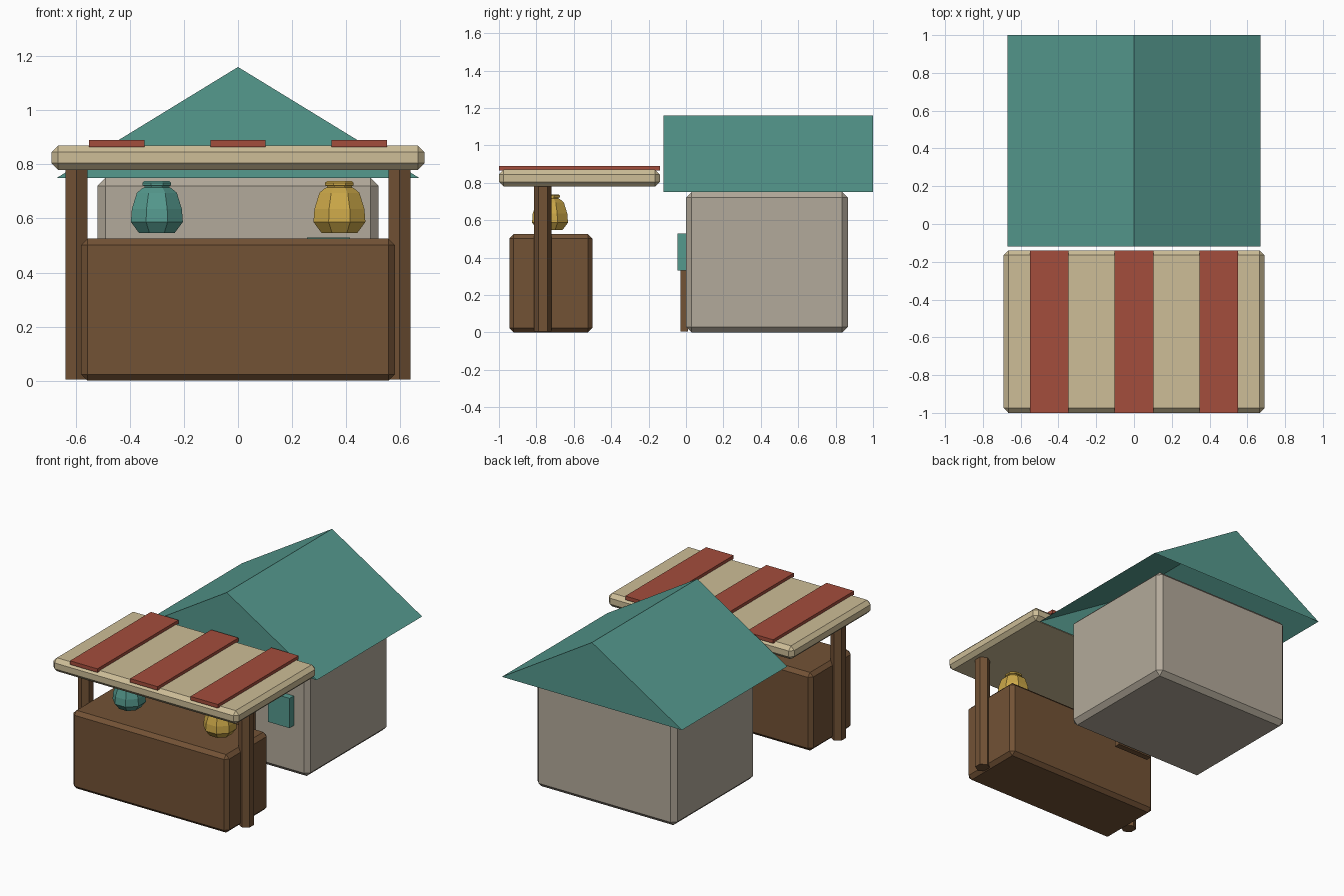
import bpy, bmesh, math

cube = bpy.data.objects.get("Cube")
if cube:
    bpy.data.objects.remove(cube, do_unlink=True)


def material(name, rgb):
    m = bpy.data.materials.new(name)
    m.use_nodes = True
    m.diffuse_color = (*rgb, 1)
    m.node_tree.nodes["Principled BSDF"].inputs["Base Color"].default_value = (*rgb, 1)
    return m


teal = material("teal", (0.09, 0.32, 0.27))
cream = material("cream", (0.61, 0.51, 0.31))
red = material("brick_red", (0.37, 0.075, 0.045))
wood = material("brown_wood", (0.17, 0.085, 0.036))
plaster = material("grey_plaster", (0.45, 0.40, 0.325))
gold = material("gold", (0.60, 0.39, 0.065))


def finish(name, bm, mat):
    bmesh.ops.recalc_face_normals(bm, faces=bm.faces)
    me = bpy.data.meshes.new(name)
    bm.to_mesh(me)
    bm.free()
    me.materials.append(mat)
    ob = bpy.data.objects.new(name, me)
    bpy.context.collection.objects.link(ob)
    return ob


def box(name, x, y, z, mat, chamfer=0):
    """Box from (min, max) ranges, with optional chamfered edges."""
    bm = bmesh.new()
    bmesh.ops.create_cube(bm, size=1)
    for v in bm.verts:
        v.co = [sum(r) / 2 + c * (r[1] - r[0]) for c, r in zip(v.co, (x, y, z))]
    ob = finish(name, bm, mat)
    if chamfer:
        mod = ob.modifiers.new("chamfer", "BEVEL")
        mod.width = chamfer
        mod.segments = 1
    return ob


def turned(name, x, y, profile, sides, turn, mat):
    """Faceted solid of revolution from (radius, height) pairs."""
    bm = bmesh.new()
    rings = []
    for r, z in profile:
        angles = [turn + math.tau * i / sides for i in range(sides)]
        rings.append([bm.verts.new((x + r * math.cos(a), y + r * math.sin(a), z)) for a in angles])
    for low, high in zip(rings, rings[1:]):
        for i in range(sides):
            j = (i + 1) % sides
            bm.faces.new((low[i], low[j], high[j], high[i]))
    bm.faces.new(rings[0])
    bm.faces.new(rings[-1])
    return finish(name, bm, mat)


# House body, door and shutter
box("house_walls", (-0.52, 0.52), (0, 0.865), (0, 0.75), plaster, 0.03)
box("door", (-0.13, 0.13), (-0.03, 0.01), (0.005, 0.5), wood)
box("window_shutter", (0.255, 0.415), (-0.045, 0.005), (0.33, 0.53), teal)

# Gable roof, hollow underneath
bm = bmesh.new()
front, back = [[bm.verts.new(p) for p in ((-0.67, y, 0.75), (0, y, 1.16), (0.67, y, 0.75))]
               for y in (-0.12, 1.0)]
bm.faces.new(front)
bm.faces.new(back[::-1])
for i in range(2):
    bm.faces.new((front[i], back[i], back[i + 1], front[i + 1]))
finish("gable_roof", bm, teal)

# Stall counter, posts and striped awning
box("counter", (-0.58, 0.58), (-0.945, -0.5), (0, 0.525), wood, 0.024)
for side, sx in (("right", -1), ("left", 1)):
    turned(side + "_post", sx * 0.597, -0.765, [(0.047, 0.005), (0.047, 0.785)],
           6, math.pi / 2, wood)
box("awning", (-0.69, 0.69), (-1, -0.14), (0.78, 0.87), cream, 0.025)
for i, x in enumerate((-0.448, 0, 0.448)):
    box(f"awning_stripe_{i + 1}", (x - 0.102, x + 0.102), (-1, -0.14), (0.865, 0.89), red)

# Faceted jars over the counter
jar = [(0.072, 0.547), (0.104, 0.587), (0.1, 0.635), (0.08, 0.695), (0.058, 0.712),
       (0.05, 0.715), (0.05, 0.72), (0.057, 0.722), (0.057, 0.732), (0.05, 0.738)]
for name, x, mat in (("teal_jar", -0.3, teal), ("gold_jar", 0.375, gold)):
    turned(name, x, -0.727, jar, 8, math.pi / 8, mat)
